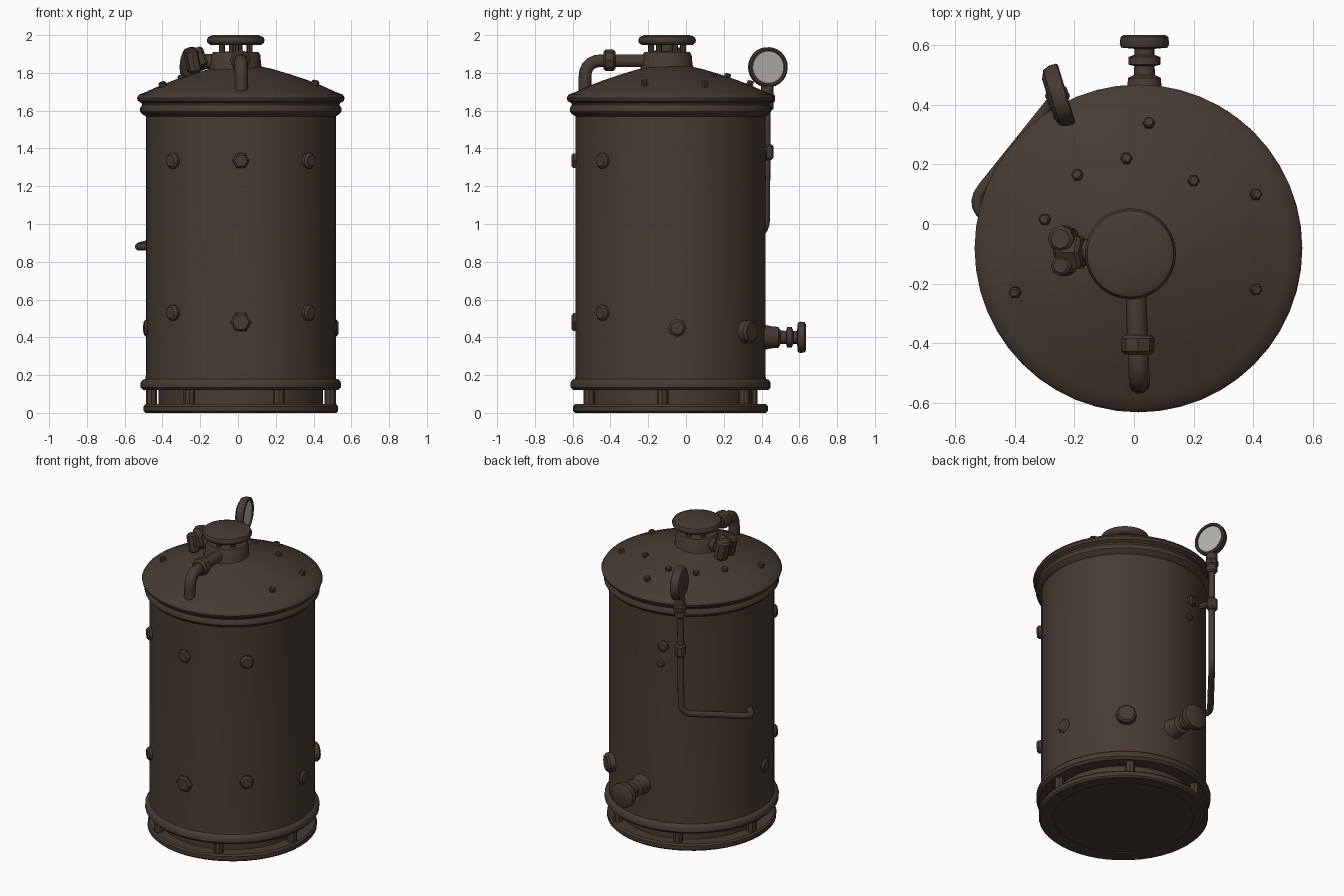
import bpy, bmesh, math
from mathutils import Vector

if "Cube" in bpy.data.objects:
    bpy.data.objects.remove(bpy.data.objects["Cube"])

CX, CY, R = 0.015, -0.082, 0.503      # tank axis and radius


def material(name, col):
    m = bpy.data.materials.new(name)
    m.diffuse_color = (*col, 1)
    m.use_nodes = True
    m.node_tree.nodes["Principled BSDF"].inputs["Base Color"].default_value = m.diffuse_color
    return m


BROWN = material("dark_brown_iron", (0.063, 0.043, 0.032))
PALE = material("pale_gauge_face", (0.46, 0.45, 0.43))


def smooth(ob, angle=40):
    bpy.ops.object.select_all(action='DESELECT')
    ob.select_set(True)
    bpy.context.view_layer.objects.active = ob
    bpy.ops.object.shade_smooth_by_angle(angle=math.radians(angle))


def lathe(name, profile, origin, axis=(0, 0, 1), n=40, mat=BROWN, closed=False):
    """Revolve (radius, height) points around an axis through origin."""
    bm = bmesh.new()
    q = Vector((0, 0, 1)).rotation_difference(Vector(axis).normalized())
    rings = []
    for r, h in profile:
        rings.append([bm.verts.new(Vector(origin) + q @ Vector((
            r * math.cos(2 * math.pi * i / n), r * math.sin(2 * math.pi * i / n), h)))
            for i in range(n)])
    pairs = list(zip(rings, rings[1:]))
    if closed:
        pairs.append((rings[-1], rings[0]))
    else:
        bm.faces.new(rings[0][::-1])
        bm.faces.new(rings[-1])
    for a, b in pairs:
        for i in range(n):
            j = (i + 1) % n
            bm.faces.new((a[i], a[j], b[j], b[i]))
    bmesh.ops.recalc_face_normals(bm, faces=bm.faces)
    me = bpy.data.meshes.new(name)
    bm.to_mesh(me)
    bm.free()
    me.materials.append(mat)
    ob = bpy.data.objects.new(name, me)
    bpy.context.collection.objects.link(ob)
    smooth(ob)
    return ob


def disc(name, origin, axis, r, h0, h1, n=20, mat=BROWN):
    """Short cylinder with softened rims."""
    b = min(0.012, (h1 - h0) * 0.3, r * 0.3)
    return lathe(name, [(r - b, h0), (r, h0 + b), (r, h1 - b), (r - b, h1)], origin, axis, n, mat)


def pipe(name, pts, r, bend=0.06):
    """Round tube along a path with rounded corners."""
    pts = [Vector(p) for p in pts]
    path = [pts[0]]
    for a, p, c in zip(pts, pts[1:], pts[2:]):
        s = p + (a - p).normalized() * min(bend, (a - p).length * 0.49)
        e = p + (c - p).normalized() * min(bend, (c - p).length * 0.49)
        for k in range(6):
            t = k / 5
            path.append(s * (1 - t) ** 2 + p * 2 * t * (1 - t) + e * t * t)
    path.append(pts[-1])
    cu = bpy.data.curves.new(name, 'CURVE')
    cu.dimensions = '3D'
    cu.bevel_depth, cu.bevel_resolution, cu.use_fill_caps = r, 3, True
    sp = cu.splines.new('POLY')
    sp.points.add(len(path) - 1)
    for q, v in zip(sp.points, path):
        q.co = (*v, 1)
    cu.materials.append(BROWN)
    ob = bpy.data.objects.new(name, cu)
    bpy.context.collection.objects.link(ob)
    bpy.ops.object.select_all(action='DESELECT')
    ob.select_set(True)
    bpy.context.view_layer.objects.active = ob
    bpy.ops.object.convert(target='MESH')
    smooth(bpy.context.view_layer.objects.active)


def on_wall(name, deg, z, r, out, n=12):
    """Boss standing out of the tank wall."""
    d = Vector((math.cos(math.radians(deg)), math.sin(math.radians(deg)), 0))
    disc(name, Vector((CX, CY, z)) + d * (R - 0.04), d, r, 0, 0.04 + out, n)


# tank: recessed foot, bottom hoop, wall, rim beads and domed lid
lathe("tank_body", [
    (0.425, 0.01), (0.435, 0.02), (0.435, 0.12), (0.515, 0.12), (0.53, 0.135), (0.53, 0.16),
    (0.52, 0.175), (0.505, 0.18), (R, 0.2), (R, 1.57), (0.52, 1.58), (0.533, 1.595),
    (0.533, 1.615), (0.522, 1.63), (0.525, 1.64), (0.545, 1.652), (0.55, 1.668), (0.54, 1.685),
    (0.50, 1.7), (0.43, 1.732), (0.35, 1.763), (0.26, 1.793), (0.17, 1.82), (0.1, 1.835)],
    (CX, CY, 0), n=48)
lathe("base_ring", [(0.425, 0.005), (0.505, 0), (0.515, 0.01), (0.515, 0.035), (0.505, 0.046), (0.43, 0.046)],
      (CX, CY, 0), n=48, closed=True)

# feet between base ring and bottom hoop
for i in range(6):
    a = math.radians(60 * i - 5)
    disc("foot_post", (CX + 0.475 * math.cos(a), CY + 0.475 * math.sin(a), 0.03), (0, 0, 1), 0.03, 0, 0.1, 8)

# filler neck and hatch wheel on the lid
NX, NY = -0.012, -0.1
lathe("filler_neck", [(0.15, 1.80), (0.135, 1.84), (0.13, 1.895), (0.12, 1.91), (0.06, 1.912)], (NX, NY, 0), n=28)
disc("hatch_stem", (NX, NY, 0), (0, 0, 1), 0.035, 1.9, 1.96, 12)
for i in range(6):
    a = math.radians(60 * i + 30)
    disc("hatch_pin", (NX + 0.085 * math.cos(a), NY + 0.085 * math.sin(a), 0), (0, 0, 1), 0.016, 1.9, 1.96, 8)
lathe("hatch_cap", [(0.135, 1.948), (0.15, 1.96), (0.153, 1.975), (0.145, 1.99), (0.12, 2.0)], (NX, NY, 0), n=28)

# outlet pipe at the front of the lid
pipe("outlet_pipe", [(0.005, -0.2, 1.865), (0.018, -0.535, 1.865), (0.018, -0.535, 1.68)], 0.035, 0.09)
disc("outlet_coupling", (0.013, -0.405, 1.867), (0, 1, 0), 0.056, -0.033, 0.033, 8)

# relief valve on the left of the neck
disc("relief_valve_stub", (-0.1, -0.09, 1.86), (-1, 0, 0), 0.04, 0, 0.12, 12)
disc("relief_valve_body", (-0.17, -0.095, 1.885), (-1, 0, -0.35), 0.062, 0, 0.09, 6)
disc("relief_valve_nut", (-0.235, -0.05, 1.865), (-0.2, 0, 1), 0.045, -0.06, 0.065, 8)
disc("relief_valve_cap", (-0.235, -0.14, 1.86), (-0.2, 0, 1), 0.035, -0.06, 0.06, 8)

# pressure gauge facing right, with its feed pipe
G = Vector((-0.255, 0.43, 1.83))
N = Vector((0.955, 0.29, 0)).normalized()
lathe("gauge_case", [(0.07, -0.035), (0.098, -0.022), (0.106, 0), (0.106, 0.025), (0.098, 0.03),
                     (0.088, 0.028), (0.086, 0.018)], G, N, 28)
disc("gauge_face", G, N, 0.087, 0.015, 0.022, 28, PALE)
pipe("gauge_pipe", [(-0.258, 0.43, 1.74), (-0.262, 0.425, 0.955), (-0.55, 0.065, 0.875), (-0.44, -0.02, 0.885)],
     0.02, 0.07)
disc("gauge_socket", (-0.257, 0.43, 0), (0, 0, 1), 0.034, 1.6, 1.74, 10)
disc("gauge_socket_nut", (-0.257, 0.43, 0), (0, 0, 1), 0.042, 1.64, 1.69, 8)
disc("gauge_coupling", (-0.26, 0.43, 0), (0, 0, 1), 0.034, 1.34, 1.42, 8)
disc("gauge_bracket", (-0.26, 0.43, 1.385), (0.5, -0.9, 0), 0.02, 0, 0.12, 8)

# drain tap at the back
lathe("drain_tap", [(0.085, 0.38), (0.065, 0.42), (0.058, 0.455), (0.055, 0.49), (0.036, 0.5), (0.034, 0.53),
                    (0.054, 0.535), (0.054, 0.56), (0.034, 0.568), (0.034, 0.588), (0.078, 0.592),
                    (0.083, 0.605), (0.08, 0.628), (0.07, 0.634)], (0.035, 0, 0.4), (0, 1, 0), 16)

# bolts and bosses around the wall
for deg in (-45, -135):
    for z in (1.335, 0.53):
        on_wall("wall_bolt", deg, z, 0.042, 0.025)
on_wall("front_bolt", -90, 1.335, 0.045, 0.022, 6)
on_wall("front_boss", -90, 0.48, 0.055, 0.022, 6)
on_wall("right_boss", 4, 0.45, 0.047, 0.014, 8)
on_wall("left_boss", 187, 0.45, 0.047, 0.014, 8)
on_wall("back_boss", 52, 0.43, 0.062, 0.045, 10)
on_wall("back_bolt", 105, 1.36, 0.035, 0.02, 8)
on_wall("back_bolt", 103, 1.24, 0.025, 0.012, 8)

# rivets on the lid
for x, y in ((0.05, 0.34), (-0.025, 0.22), (0.2, 0.145), (0.41, 0.1), (0.41, -0.22), (-0.4, -0.23), (-0.19, 0.165),
             (-0.3, 0.015)):
    d = math.hypot(x - CX, y - CY)
    z = 1.86 - 0.19 * d - 0.18 * d * d
    disc("lid_rivet", (x, y, z), (0.3 * (x - CX), 0.3 * (y - CY), 0.4), 0.02, -0.03, 0.012, 6)
